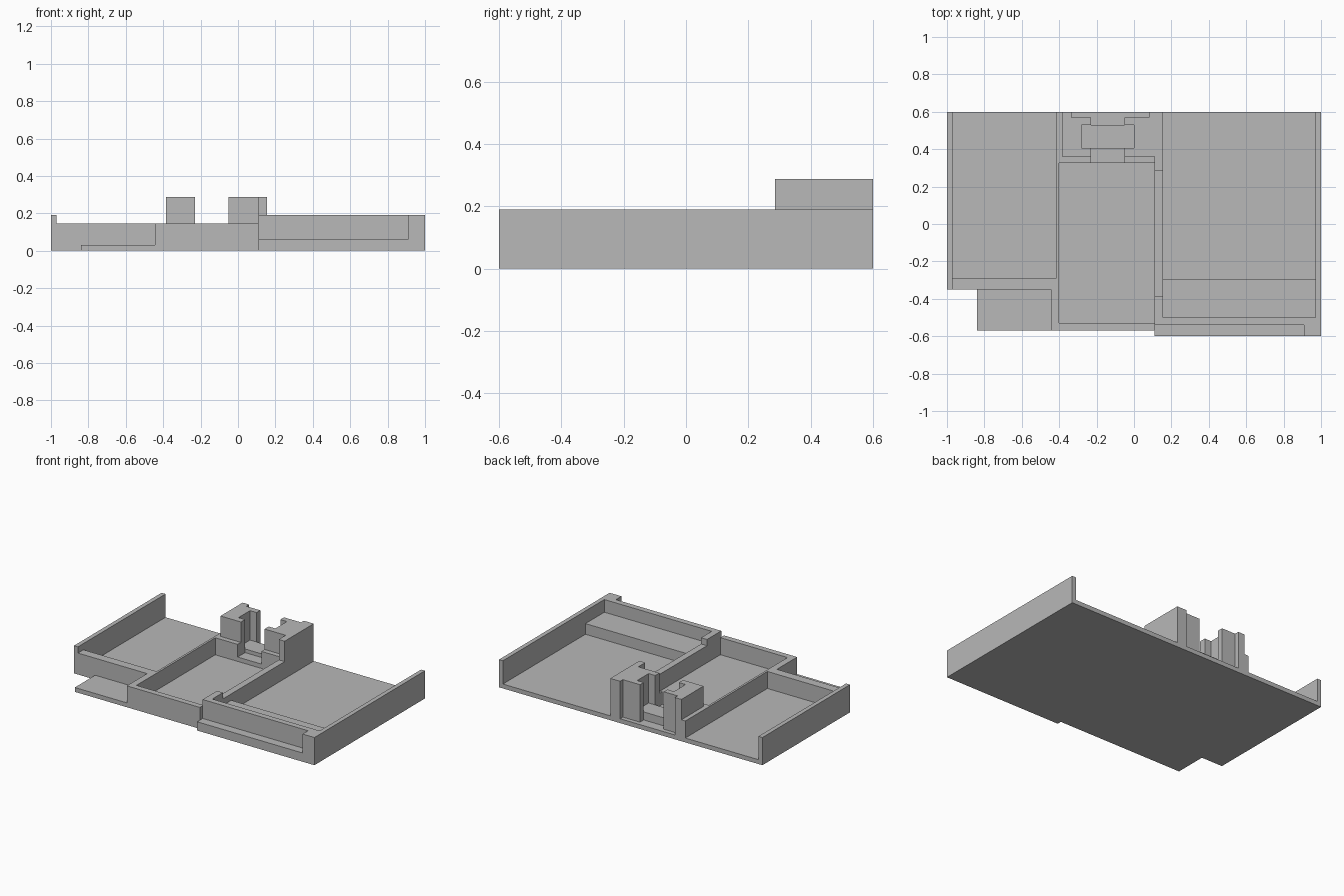
import bpy
import bmesh

default_cube = bpy.data.objects.get("Cube")
if default_cube:
    bpy.data.objects.remove(default_cube, do_unlink=True)

# Single grey material
grey = bpy.data.materials.new("plain_grey")
grey.use_nodes = True
grey_colour = (0.48, 0.48, 0.48, 1)
grey.diffuse_color = grey_colour
grey.node_tree.nodes["Principled BSDF"].inputs["Base Color"].default_value = grey_colour


def prism(name, outline, bottom, top):
    """Extrude a counter-clockwise floor-plan outline between two heights."""
    bm = bmesh.new()
    base = bm.faces.new([bm.verts.new((x, y, bottom)) for x, y in outline])
    extruded = bmesh.ops.extrude_face_region(bm, geom=[base], use_keep_orig=True)
    verts = [e for e in extruded["geom"] if isinstance(e, bmesh.types.BMVert)]
    bmesh.ops.translate(bm, verts=verts, vec=(0, 0, top - bottom))
    bmesh.ops.recalc_face_normals(bm, faces=bm.faces)
    mesh = bpy.data.meshes.new(name)
    bm.to_mesh(mesh)
    bm.free()
    mesh.materials.append(grey)
    obj = bpy.data.objects.new(name, mesh)
    bpy.context.collection.objects.link(obj)
    return obj


def block(name, x0, x1, y0, y1, bottom, top):
    """Rectangular prism given by its limits."""
    return prism(name, [(x0, y0), (x1, y0), (x1, y1), (x0, y1)], bottom, top)


# Shared heights and plan lines
FLOOR, LEDGE, LOW, HIGH, TALL = 0.03, 0.06, 0.147, 0.19, 0.287
BACK, FRONT = 0.6, -0.6
GAP_A, GAP_B = -0.23, -0.05          # sides of the doorway
DIV_A, DIV_B = 0.11, 0.155           # sides of the dividing wall
WALL_IN, WALL_OUT = 0.97, 1.0        # outer side walls

# Floor slab with the porch
prism("floor_slab", [
    (-WALL_OUT, BACK), (-WALL_OUT, -0.35), (-0.84, -0.35), (-0.84, -0.57),
    (DIV_A, -0.57), (DIV_A, FRONT), (WALL_OUT, FRONT), (WALL_OUT, BACK)], 0, FLOOR)

# Side room at -x
block("side_room_outer_wall", -WALL_OUT, -WALL_IN, -0.35, BACK, FLOOR, HIGH)
block("side_room_front_wall", -WALL_IN, -0.445, -0.35, -0.29, FLOOR, LOW)

# Middle room
prism("middle_room_wall", [
    (-0.445, -0.57), (DIV_A, -0.57), (DIV_A, -0.53), (-0.4, -0.53),
    (-0.4, 0.325), (GAP_A, 0.325), (GAP_A, 0.36), (-0.385, 0.36),
    (-0.385, BACK), (-0.415, BACK), (-0.415, -0.29), (-0.445, -0.29)], FLOOR, LOW)
block("middle_room_back_wall", GAP_B, DIV_A, 0.325, 0.36, FLOOR, LOW)
block("dividing_wall", DIV_A, DIV_B, -0.385, 0.285, FLOOR, LOW)

# Large room at +x
prism("large_room_wall", [
    (DIV_A, -0.54), (0.91, -0.54), (0.91, FRONT), (WALL_OUT, FRONT),
    (WALL_OUT, BACK), (WALL_IN, BACK), (WALL_IN, -0.5), (DIV_B, -0.5),
    (DIV_B, -0.385), (DIV_A, -0.385)], FLOOR, HIGH)
block("front_ledge", DIV_A, 0.91, FRONT, -0.54, FLOOR, LEDGE)
block("inner_bench", DIV_B, WALL_IN, -0.5, -0.295, FLOOR, 0.103)

# Tall pillars beside the doorway, grooved for the niche
prism("doorway_pillar_a", [
    (-0.385, 0.36), (GAP_A, 0.36), (GAP_A, 0.405), (-0.28, 0.405),
    (-0.28, 0.53), (GAP_A, 0.53), (GAP_A, 0.57), (-0.335, 0.57),
    (-0.335, BACK), (-0.385, BACK)], FLOOR, TALL)
prism("doorway_pillar_b", [
    (GAP_B, 0.36), (DIV_A, 0.36), (DIV_A, 0.285), (DIV_B, 0.285),
    (DIV_B, BACK), (0.08, BACK), (0.08, 0.57), (GAP_B, 0.57),
    (GAP_B, 0.53), (0, 0.53), (0, 0.405), (GAP_B, 0.405)], FLOOR, TALL)

# Raised steps in the doorway
block("doorway_sill", GAP_A, GAP_B, 0.325, 0.405, FLOOR, LEDGE)
block("niche_step", -0.28, 0, 0.405, 0.53, FLOOR, 0.085)
